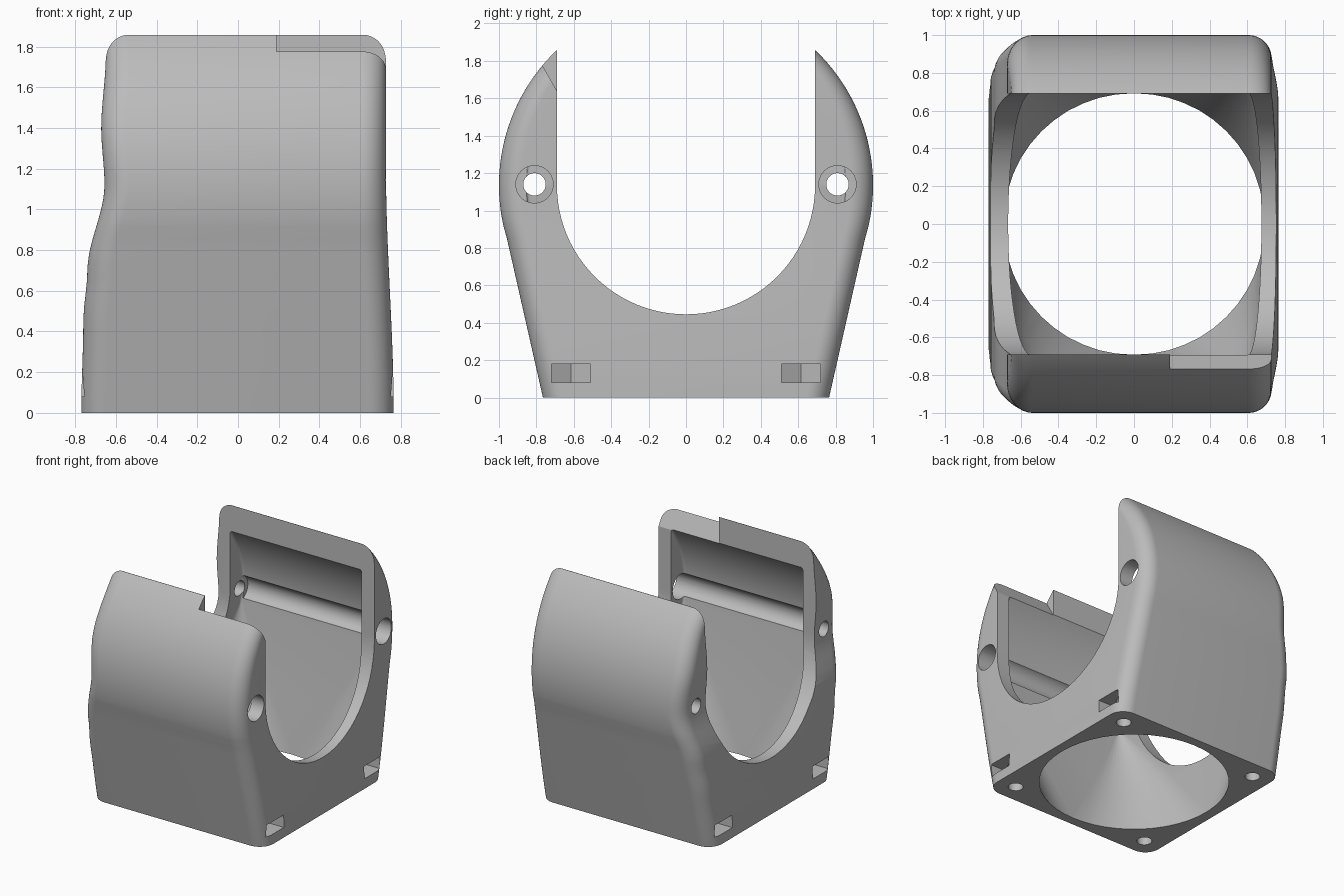
import bpy, bmesh, math
from mathutils import Matrix

if "Cube" in bpy.data.objects:
    bpy.data.objects.remove(bpy.data.objects["Cube"], do_unlink=True)

MID = 1.135      # height of the bore axis
BORE = 0.69      # bore radius

grey = bpy.data.materials.new("matte grey")
grey.use_nodes = True
grey.diffuse_color = (0.5, 0.5, 0.5, 1)
grey.node_tree.nodes["Principled BSDF"].inputs["Base Color"].default_value = (0.5, 0.5, 0.5, 1)


def finish(bm, name):
    bmesh.ops.recalc_face_normals(bm, faces=bm.faces)
    mesh = bpy.data.meshes.new(name)
    bm.to_mesh(mesh)
    bm.free()
    mesh.materials.append(grey)
    obj = bpy.data.objects.new(name, mesh)
    bpy.context.collection.objects.link(obj)
    return obj


def ring(z, xl, xr, y, r, steps=12):
    """Rounded rectangle from xl to xr, -y to y, with corner radius r."""
    points = []
    corners = [(xr - r, y - r), (xl + r, y - r), (xl + r, r - y), (xr - r, r - y)]
    for q, (cx, cy) in enumerate(corners):
        for i in range(steps + 1):
            a = (q + i / steps) * math.pi / 2
            points.append((cx + r * math.cos(a), cy + r * math.sin(a), z))
    return points


def loft(name, rings):
    bm = bmesh.new()
    loops = [[bm.verts.new(p) for p in pts] for pts in rings]
    n = len(loops[0])
    for low, high in zip(loops, loops[1:]):
        for i in range(n):
            j = (i + 1) % n
            bm.faces.new((low[i], low[j], high[j], high[i]))
    bm.faces.new(loops[0][::-1])
    bm.faces.new(loops[-1])
    bmesh.ops.remove_doubles(bm, verts=bm.verts, dist=1e-5)
    return finish(bm, name)


def prism(name, points, axis, start, end):
    """Extrude a 2D outline along x (outline in y, z) or z (outline in x, y)."""
    bm = bmesh.new()
    place = (lambda p: (start, *p)) if axis == "x" else (lambda p: (*p, start))
    face = bm.faces.new([bm.verts.new(place(p)) for p in points])
    out = bmesh.ops.extrude_face_region(bm, geom=[face])
    move = (end - start, 0, 0) if axis == "x" else (0, 0, end - start)
    bmesh.ops.translate(bm, verts=[v for v in out["geom"] if isinstance(v, bmesh.types.BMVert)], vec=move)
    return finish(bm, name)


def circle(cx, cy, r, n=40):
    return [(cx + r * math.cos(2 * math.pi * i / n), cy + r * math.sin(2 * math.pi * i / n)) for i in range(n)]


def ease(keys, z):
    """Smooth interpolation through (height, value) keys."""
    for (z0, v0), (z1, v1) in zip(keys, keys[1:]):
        if z <= z1:
            t = (z - z0) / (z1 - z0)
            return v0 + (v1 - v0) * t * t * (3 - 2 * t)
    return keys[-1][1]


# Outer shell: sloped walls running into a round top, with a waisted left-hand side
LEFT = [(0, -0.77), (0.45, -0.76), (0.7, -0.74), (1.12, -0.656), (1.4, -0.672), (1.75, -0.65)]
RIGHT = [(0, 0.765), (1.2, 0.727), (1.8, 0.727)]
levels = [(0.915 * i / 14, 0.765 + 0.207 * i / 14) for i in range(14)]
for i in range(31):
    a = math.radians(-12.7 + (46.2 + 12.7) * i / 30)
    levels.append((MID + math.sin(a), math.cos(a)))
housing = loft("housing", [ring(z, ease(LEFT, z), ease(RIGHT, z), y, 0.12) for z, y in levels])

# Cavity: round inlet blending to a rectangle, then following the round walls
inner = [ring(-0.01, -0.69, 0.69, 0.69, 0.69), ring(0.44, -0.667, 0.675, 0.76, 0.41),
         ring(1.0, -0.57, 0.618, 0.845, 0.02)]
for i in range(19):
    a = math.radians(36.7 * i / 18)
    inner.append(ring(MID + 0.86 * math.sin(a), -0.555, 0.615, 0.86 * math.cos(a), 0.02))
cutters = [loft("cavity_cutter", inner)]

# Open-topped bore through both sides
outline = [(BORE, 2.2), (-BORE, 2.2)]
outline += [(BORE * math.cos(a), MID + BORE * math.sin(a))
            for a in [math.pi * (1 + i / 48) for i in range(49)]]
cutters.append(prism("bore_cutter", outline, "x", -1, 1))

# Notch in the front lip
cutters.append(prism("notch_cutter", [(-0.87, 1.955), (-0.65, 1.57), (-0.6, 1.96)], "x", 0.19, 1))

for y in (-0.81, 0.81):
    # Cross bolt holes with wide clearance from the right-hand side
    cutters.append(prism("bolt_cutter", circle(y, MID + 0.005, 0.06), "x", -1, 1))
    cutters.append(prism("clearance_cutter", circle(y, MID + 0.005, 0.1), "x", -0.55, 1))

for sx in (-1, 1):
    for sy in (-0.615, 0.615):
        # Base screw holes and side nut slots with pointed ends
        cutters.append(prism("screw_cutter", circle(sx * 0.615, sy, 0.055, 24), "z", -0.1, 0.3))
        slot = [(sx * 0.9, sy - 0.105), (sx * 0.56, sy - 0.105), (sx * 0.5, sy),
                (sx * 0.56, sy + 0.105), (sx * 0.9, sy + 0.105)]
        cutters.append(prism("nut_slot_cutter", slot, "z", 0.08, 0.18))

# Carve the shell, then discard the cutters
bpy.context.view_layer.objects.active = housing
for cutter in cutters:
    cutter.hide_render = True
    mod = housing.modifiers.new(cutter.name, "BOOLEAN")
    mod.operation = "DIFFERENCE"
    mod.solver = "EXACT"
    mod.object = cutter
    bpy.ops.object.modifier_apply(modifier=mod.name)
    bpy.data.objects.remove(cutter, do_unlink=True)

bpy.ops.object.select_all(action="DESELECT")
housing.select_set(True)
bpy.ops.object.shade_smooth_by_angle(angle=math.radians(28))
